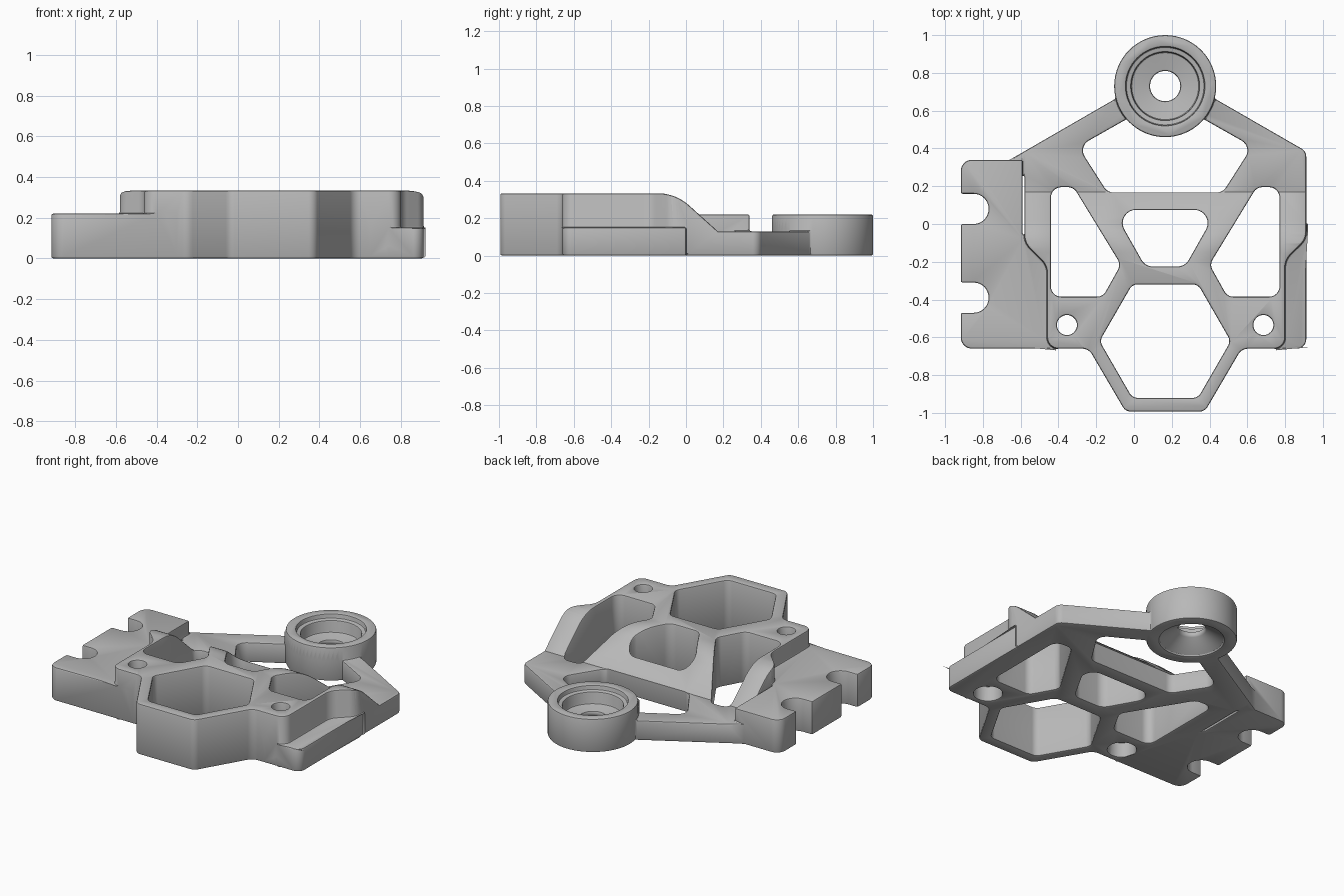
import bpy, math
from mathutils import Vector, Matrix

cube = bpy.data.objects.get("Cube")
if cube:
    bpy.data.objects.remove(cube, do_unlink=True)

grey = bpy.data.materials.new("satin grey")
grey.use_nodes = True
grey.diffuse_color = (0.48, 0.48, 0.48, 1)
grey.node_tree.nodes["Principled BSDF"].inputs["Base Color"].default_value = grey.diffuse_color

MID = 0.165                     # symmetry line of the frame
RING = (MID, 0.73)              # centre of the bearing ring


def rounded(points, radius=0.0, steps=8):
    """Round polygon corners; a point may carry its own radius as third value."""
    out, n = [], len(points)
    for i, p in enumerate(points):
        r = p[2] if len(p) > 2 else radius
        c = Vector(p[:2])
        a = (Vector(points[i - 1][:2]) - c).normalized()
        b = (Vector(points[(i + 1) % n][:2]) - c).normalized()
        if r == 0:
            out.append(c)
            continue
        half = a.angle(b) / 2
        centre = c + (a + b).normalized() * r / math.sin(half)
        start = c + a * r / math.tan(half) - centre
        sweep = start.angle_signed(c + b * r / math.tan(half) - centre)
        for k in range(steps + 1):
            out.append(centre + Matrix.Rotation(-sweep * k / steps, 2) @ start)
    return out


def make(name, verts, faces):
    mesh = bpy.data.meshes.new(name)
    mesh.from_pydata(verts, [], faces)
    mesh.materials.append(grey)
    obj = bpy.data.objects.new(name, mesh)
    bpy.context.collection.objects.link(obj)
    bpy.context.view_layer.objects.active = obj
    bpy.ops.object.select_all(action='DESELECT')
    obj.select_set(True)
    bpy.ops.object.mode_set(mode='EDIT')
    bpy.ops.mesh.select_all(action='SELECT')
    bpy.ops.mesh.normals_make_consistent(inside=False)
    bpy.ops.object.mode_set(mode='OBJECT')
    return obj


def prism(name, outline, low, high, along_x=False):
    n = len(outline)
    verts = [(h, p[0], p[1]) if along_x else (p[0], p[1], h)
             for h in (low, high) for p in outline]
    sides = [(i, (i + 1) % n, n + (i + 1) % n, n + i) for i in range(n)]
    return make(name, verts, [tuple(range(n)), tuple(range(n, 2 * n))] + sides)


def lathe(name, centre, profile, steps=64):
    """Stack of (radius, height) circles capped at both ends."""
    verts = [(centre[0] + r * math.cos(math.tau * k / steps),
              centre[1] + r * math.sin(math.tau * k / steps), z)
             for r, z in profile for k in range(steps)]
    faces = [tuple(range(steps)), tuple(range(len(verts) - steps, len(verts)))]
    for j in range(len(profile) - 1):
        for k in range(steps):
            m = (k + 1) % steps
            faces.append((j * steps + k, j * steps + m,
                          (j + 1) * steps + m, (j + 1) * steps + k))
    return make(name, verts, faces)


def combine(target, other, operation):
    mod = target.modifiers.new(operation, 'BOOLEAN')
    mod.operation, mod.solver, mod.object = operation, 'EXACT', other
    bpy.context.view_layer.objects.active = target
    bpy.ops.object.modifier_apply(modifier=mod.name)
    bpy.data.objects.remove(other, do_unlink=True)


def flip(points):
    return [(2 * MID - x, y) for x, y in points]


# Tall frame: plan outline trimmed by a sloping side profile
outline = rounded([
    (-0.045, -0.993, .05), (0.375, -0.993, .05), (0.57, -0.66, .06), (0.80, -0.66, .06),
    (0.80, -0.19, .1), (0.912, -0.08, .1), (0.912, 0.385, .05), (MID, 0.815),
    (-0.58, 0.385), (-0.66, 0.339), (-0.58, 0.25), (-0.58, -0.10, .1),
    (-0.46, -0.22, .1), (-0.46, -0.66, .06), (-0.24, -0.66, .06)])
frame = prism("frame", outline, 0, 0.5)
side = rounded([(-1.2, -0.1), (1.2, -0.1), (1.2, 0.13), (0.17, 0.13),
                (-0.055, 0.333, .25), (-1.2, 0.333)], steps=12)
combine(frame, prism("side_profile", side, -1.2, 1.2, True), 'INTERSECT')

# Low flange and side panel
flange = rounded([(0.65, -0.66), (0.912, -0.66, .05), (0.912, 0), (0.65, 0)])
combine(frame, prism("flange", flange, 0, 0.15), 'UNION')
panel = rounded([(-0.917, -0.66, .06), (-0.30, -0.66), (-0.455, -0.5), (-0.455, -0.2),
                 (-0.59, -0.05), (-0.59, 0.34), (-0.917, 0.34, .06)])
combine(frame, prism("panel", panel, 0, 0.22), 'UNION')

# Bearing ring
combine(frame, lathe("ring", RING, [(0.27, 0), (0.27, 0.22)]), 'UNION')

# Window cut-outs
hexagon = [(MID + 0.347 * math.cos(k * math.pi / 3),
            -0.62 + 0.347 * math.sin(k * math.pi / 3)) for k in range(6)]
triangle = [(-0.44, 0.195), (-0.32, 0.195), (-0.07, -0.215), (-0.165, -0.385), (-0.44, -0.385)]
centre_window = [(-0.11, 0.075), (0.44, 0.075), (0.27, -0.225), (0.06, -0.225)]
for shape, radius in ((hexagon, .05), (triangle, .055), (flip(triangle), .055),
                      (centre_window, .07)):
    combine(frame, prism("window", rounded(shape, radius), -0.2, 0.6), 'DIFFERENCE')

# Rear window follows the curve of the ring
rear = [(-0.14, 0.167), (0.47, 0.167), (0.625, 0.41), (0.36, 0.56), (-0.03, 0.56), (-0.295, 0.41)]
cutter = prism("rear_window", rounded(rear, .06), -0.2, 0.6)
combine(cutter, lathe("ring_guard", RING, [(0.27, -0.3), (0.27, 0.7)]), 'DIFFERENCE')
combine(frame, cutter, 'DIFFERENCE')

# Slots in the panel edge
for y in (0.08, -0.39):
    slot = rounded([(-1.1, y - .08), (-0.77, y - .08, .079),
                    (-0.77, y + .08, .079), (-1.1, y + .08)])
    combine(frame, prism("slot", slot, -0.2, 0.6), 'DIFFERENCE')

# Screw holes with counterbores underneath
for x in (-0.355, 2 * MID + 0.355):
    hole = lathe("screw_hole", (x, -0.535),
                 [(.085, -0.1), (.085, 0.1), (.053, 0.1), (.053, 0.5)], 32)
    combine(frame, hole, 'DIFFERENCE')

# Stepped bearing seat, bore and conical relief below
seat = lathe("seat", RING, [(.20, -.02), (.19, .01), (.08, .08), (.08, .11), (.18, .11),
                            (.18, .19), (.208, .19), (.208, .3)])
combine(frame, seat, 'DIFFERENCE')

# Fine edge chamfer and shading
bevel = frame.modifiers.new("edge_chamfer", 'BEVEL')
bevel.width, bevel.segments = 0.01, 2
bevel.limit_method, bevel.angle_limit = 'ANGLE', math.radians(50)
bevel.use_clamp_overlap = False
bpy.context.view_layer.objects.active = frame
frame.select_set(True)
bpy.ops.object.modifier_apply(modifier=bevel.name)
bpy.ops.object.shade_smooth_by_angle(angle=math.radians(30))
